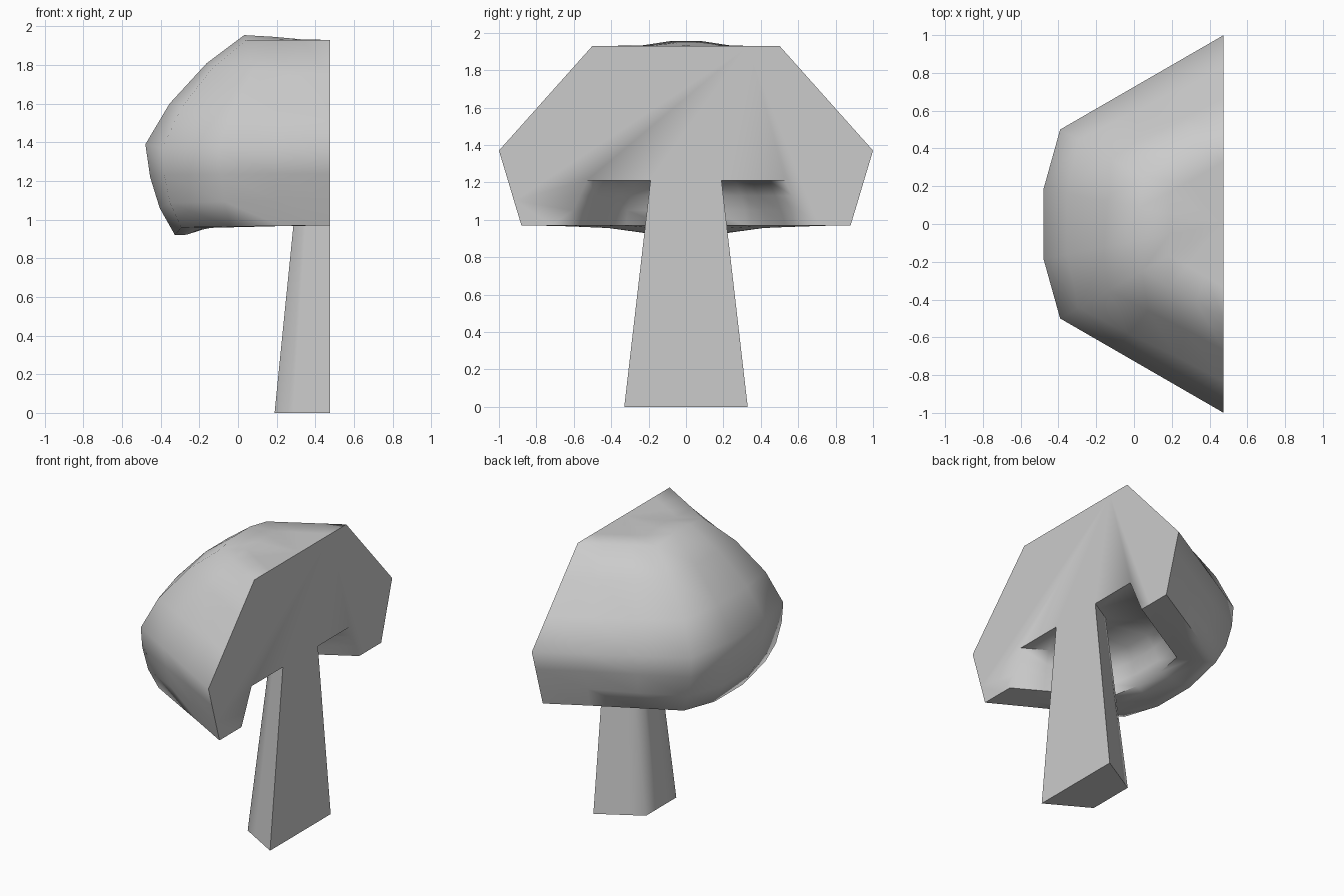
import bpy, bmesh, math
from mathutils import Vector

if "Cube" in bpy.data.objects:
    bpy.data.objects.remove(bpy.data.objects["Cube"])

CUT_X = 0.475          # plane of the flat cut face, holding the axis

# profile rows: radius, z, bulge outwards, bulge upwards, share of bulge at the corners
ROWS = [
    (0.00, 1.93, 0.00, 0.000, 0.0),      # top centre
    (0.167, 1.93, 0.00, 0.003, 0.0),
    (0.333, 1.93, 0.00, 0.016, 0.2),
    (0.50, 1.93, 0.01, 0.025, 0.0),      # crown edge
    (0.667, 1.743, 0.06, 0.067, 0.6),
    (0.833, 1.557, 0.11, 0.043, 0.5),
    (1.00, 1.37, 0.09, 0.020, 0.0),      # widest ring
    (0.96, 1.237, 0.10, -0.017, 0.3),
    (0.92, 1.103, 0.085, -0.043, 0.4),
    (0.88, 0.97, 0.04, -0.050, 0.2),     # lip outside
    (0.80, 0.97, 0.05, -0.048, 0.3),
    (0.72, 0.97, 0.03, -0.020, 0.3),
    (0.64, 0.97, 0.04, 0.000, 0.0),      # lip inside
    (0.603, 1.05, 0.06, 0.000, 0.4),
    (0.567, 1.13, 0.06, 0.000, 0.4),
    (0.53, 1.21, 0.04, 0.000, 0.0),      # underside
    (0.19, 1.21, 0.00, 0.000, 0.0),      # stem top
    (0.33, 0.00, 0.00, 0.000, 0.0),      # stem foot
    (0.00, 0.00, 0.00, 0.000, 0.0),
]

# half hexagon: three panels, each split in thirds
corners = [Vector((math.cos(math.radians(a)), math.sin(math.radians(a)), 0))
           for a in (90, 150, 210, 270)]
cols = [corners[p].lerp(corners[p + 1], k / 3) for p in range(3) for k in range(3)]
cols.append(corners[3])
SIDE = [0, 0.2, 0.6, 1]                  # corner bulge fading to the cut


def column_weight(c, corner):
    if 3 < c < 6:
        return 1.0
    return corner * SIDE[min(c, 9 - c)]


bm = bmesh.new()
grid = []
for r, z, dr, dz, corner in ROWS:
    ring = []
    for c, d in enumerate(cols):
        w = column_weight(c, corner) if r > 0 else 0
        p = d * r + d.normalized() * dr * w
        ring.append(bm.verts.new((CUT_X + p.x, p.y, z + dz * w)))
    grid.append(ring)
for a, b in zip(grid, grid[1:]):
    for c in range(len(cols) - 1):
        bm.faces.new((a[c], a[c + 1], b[c + 1], b[c]))
bmesh.ops.remove_doubles(bm, verts=bm.verts[:], dist=1e-4)

# flat cut face
for v in bm.verts:
    if abs(v.co.x - CUT_X) < 1e-3:
        v.co.x = CUT_X
bmesh.ops.holes_fill(bm, edges=[e for e in bm.edges if e.is_boundary], sides=0)
bmesh.ops.recalc_face_normals(bm, faces=bm.faces[:])

mesh = bpy.data.meshes.new("half_mushroom")
bm.to_mesh(mesh)
bm.free()
mushroom = bpy.data.objects.new("half_mushroom", mesh)
bpy.context.collection.objects.link(mushroom)

grey = bpy.data.materials.new("light_grey")
grey.diffuse_color = (0.6, 0.6, 0.6, 1)
grey.use_nodes = True
grey.node_tree.nodes["Principled BSDF"].inputs["Base Color"].default_value = grey.diffuse_color
mesh.materials.append(grey)

bpy.context.view_layer.objects.active = mushroom
mushroom.select_set(True)
bpy.ops.object.shade_smooth_by_angle(angle=math.radians(65))
